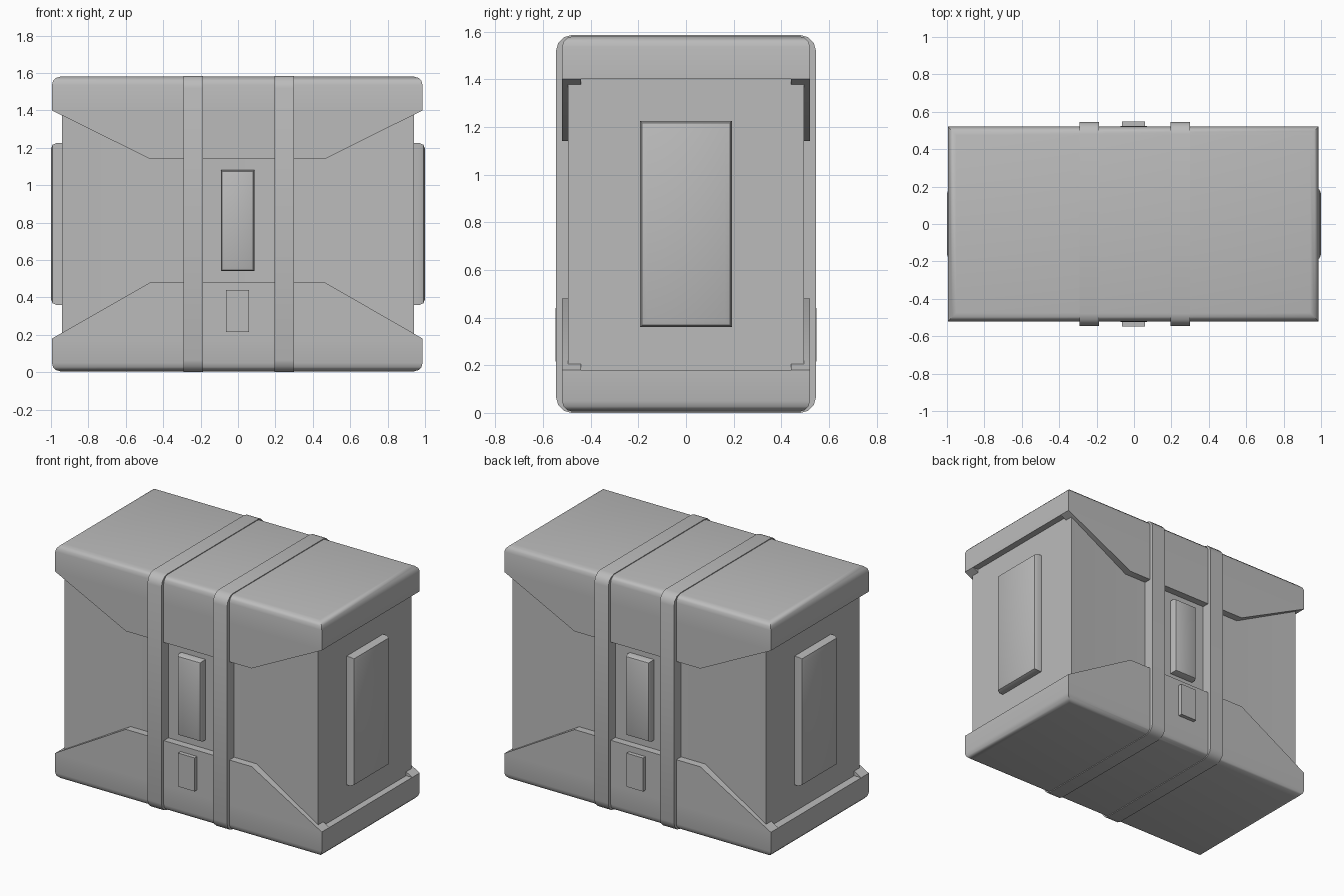
import bpy, bmesh, math

if bpy.data.objects.get("Cube"):
    bpy.data.objects.remove(bpy.data.objects["Cube"], do_unlink=True)

# Single painted finish
grey = bpy.data.materials.new("light grey")
grey.use_nodes = True
colour = (0.5, 0.5, 0.5, 1)
grey.diffuse_color = colour
grey.node_tree.nodes["Principled BSDF"].inputs["Base Color"].default_value = colour


def finish(name, bm):
    bmesh.ops.recalc_face_normals(bm, faces=bm.faces)
    mesh = bpy.data.meshes.new(name)
    bm.to_mesh(mesh)
    bm.free()
    mesh.materials.append(grey)
    obj = bpy.data.objects.new(name, mesh)
    bpy.context.collection.objects.link(obj)
    bpy.ops.object.select_all(action='DESELECT')
    obj.select_set(True)
    bpy.context.view_layer.objects.active = obj
    bpy.ops.object.shade_smooth_by_angle(angle=math.radians(32))
    return obj


def prism(bm, points, axis, low, high):
    """Extrude a flat outline along one axis; returns its faces."""
    def place(p, d):
        return {'x': (d, *p), 'y': (p[0], d, p[1]), 'z': (*p, d)}[axis]
    a = [bm.verts.new(place(p, low)) for p in points]
    b = [bm.verts.new(place(p, high)) for p in points]
    n = len(points)
    faces = [bm.faces.new(a), bm.faces.new(b)]
    faces += [bm.faces.new((a[i], a[(i + 1) % n], b[(i + 1) % n], b[i])) for i in range(n)]
    return faces


def rect(u, v):
    return [(u[0], v[0]), (u[1], v[0]), (u[1], v[1]), (u[0], v[1])]


def round_edges(bm, test, width, segments):
    """Bevel the edges whose two ends both pass the test."""
    edges = [e for e in bm.edges if all(test(v.co) for v in e.verts)]
    bmesh.ops.bevel(bm, geom=edges, offset=width, segments=segments,
                    profile=0.5, affect='EDGES')


# Body with slightly hollow front and back
bm = bmesh.new()
half = [(0.942, 0.495), (0.47, 0.47), (-0.47, 0.47), (-0.942, 0.495)]
outline = half + [(x, -y) for x, y in reversed(half)]
prism(bm, outline, 'z', 0.18, 1.4)
sharp = [e for e in bm.edges if e.calc_face_angle(0) > 0.6]
bmesh.ops.bevel(bm, geom=sharp, offset=0.055, segments=3, profile=0.5, affect='EDGES')
finish("body", bm)

# Top and bottom shells with tapering flaps on front and back
for name, outer, rim, flap in (("lid", 1.58, 1.4, 1.14), ("base", 0.005, 0.18, 0.48)):
    bm = bmesh.new()
    prism(bm, rect((-0.995, 0.987), (-0.52, 0.52)), 'z', rim, outer)
    round_edges(bm, lambda co: abs(co.z - outer) < 0.001, 0.045, 3)
    shape = [(-0.995, rim), (-0.47, flap), (0.465, flap), (0.987, rim)]
    for side in (-1, 1):
        prism(bm, shape, 'y', side * 0.44, side * 0.52)
    finish(name, bm)

# Two straps around the whole case
for name, x in (("right_strap", -0.24), ("left_strap", 0.248)):
    bm = bmesh.new()
    prism(bm, rect((-0.545, 0.545), (0, 1.585)), 'x', x - 0.052, x + 0.052)
    edges = [e for e in bm.edges if abs(e.verts[0].co.x - e.verts[1].co.x) > 0.01]
    bmesh.ops.bevel(bm, geom=edges, offset=0.065, segments=3, profile=0.5, affect='EDGES')
    finish(name, bm)

# Raised handle pads and small latches, front and back
for side, word in ((-1, "front"), (1, "back")):
    bm = bmesh.new()
    prism(bm, rect((-0.092, 0.088), (0.54, 1.08)), 'y', side * 0.45, side * 0.525)
    round_edges(bm, lambda co: abs(co.y) > 0.5, 0.025, 2)
    finish(word + "_pad", bm)
    bm = bmesh.new()
    prism(bm, rect((-0.063, 0.06), (0.215, 0.44)), 'y', side * 0.5, side * 0.547)
    finish(word + "_latch", bm)

# Tall pads on both ends
for side, word in ((-1, "right"), (1, "left")):
    bm = bmesh.new()
    prism(bm, rect((-0.193, 0.193), (0.36, 1.225)), 'x', side * 0.92, side)
    round_edges(bm, lambda co: abs(co.x) > 0.98, 0.03, 2)
    finish(word + "_end_pad", bm)
